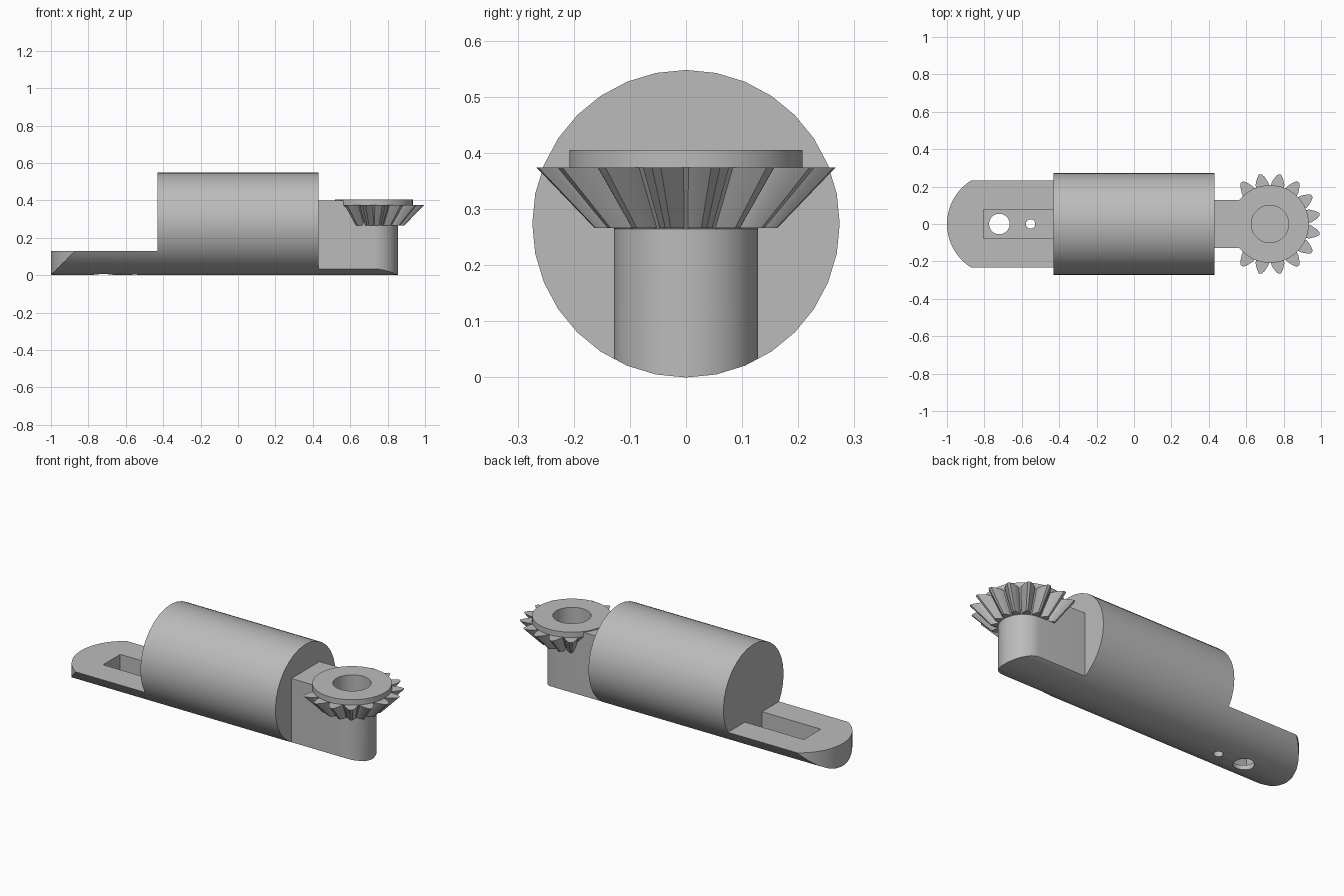
import bpy, bmesh, math

cube = bpy.data.objects.get("Cube")
if cube:
    bpy.data.objects.remove(cube, do_unlink=True)

R = 0.274        # barrel radius
GEAR_X = 0.727   # gear axis
NECK_R = 0.128

grey = bpy.data.materials.new("plain grey")
grey.use_nodes = True
grey.diffuse_color = (0.5, 0.5, 0.5, 1)
grey.node_tree.nodes["Principled BSDF"].inputs["Base Color"].default_value = (0.5, 0.5, 0.5, 1)


def loft(bm, rings, closed=False):
    """Skin matching rings of points; cap the ends unless closed."""
    loops = [[bm.verts.new(p) for p in ring] for ring in rings]
    pairs = list(zip(loops, loops[1:]))
    if closed:
        pairs.append((loops[-1], loops[0]))
    for a, b in pairs:
        for i in range(len(a)):
            j = (i + 1) % len(a)
            bm.faces.new((a[i], a[j], b[j], b[i]))
    if not closed:
        bm.faces.new(loops[0])
        bm.faces.new(loops[-1])


def finish(name, bm):
    bmesh.ops.recalc_face_normals(bm, faces=bm.faces)
    mesh = bpy.data.meshes.new(name)
    bm.to_mesh(mesh)
    bm.free()
    mesh.materials.append(grey)
    obj = bpy.data.objects.new(name, mesh)
    bpy.context.collection.objects.link(obj)
    return obj


def prism(name, plan, z0, z1):
    bm = bmesh.new()
    loft(bm, [[(x, y, z) for x, y in plan] for z in (z0, z1)])
    return finish(name, bm)


def arc(cx, r, start, end, steps):
    angles = [math.radians(start + (end - start) * i / steps) for i in range(steps + 1)]
    return [(cx + r * math.cos(a), r * math.sin(a)) for a in angles]


def circle(cx, r, n=32):
    return arc(cx, r, 0, 360, n)[:-1]


def rod(name, x0, x1):
    """Horizontal cylinder along x resting on the ground."""
    bm = bmesh.new()
    loft(bm, [[(x, y, z + R) for y, z in circle(0, R)] for x in (x0, x1)])
    return finish(name, bm)


def boolean(obj, cutter, operation):
    mod = obj.modifiers.new(operation.lower(), 'BOOLEAN')
    mod.object, mod.operation, mod.solver = cutter, operation, 'EXACT'
    cutter.hide_render = True
    cutter.hide_set(True)


def smooth(obj, angle=30):
    bpy.ops.object.select_all(action='DESELECT')
    obj.select_set(True)
    bpy.context.view_layer.objects.active = obj
    for mod in list(obj.modifiers):
        bpy.ops.object.modifier_apply(modifier=mod.name)
    bpy.ops.object.shade_smooth_by_angle(angle=math.radians(angle))


cutters = []


def cutter(obj):
    cutters.append(obj)
    return obj


# Main barrel
barrel = rod("barrel", -0.43, 0.43)
envelope = cutter(rod("envelope", -1.2, 1.2))

# Mounting tongue: round-ended plate with a rounded belly, slot and two holes
tongue = prism("mounting_tongue", arc(R - 1, R, 90, 270, 32) + [(-0.42, -R), (-0.42, R)], -0.05, 0.13)
boolean(tongue, envelope, 'INTERSECT')
slot = [(-0.805, -0.078), (-0.428, -0.078), (-0.428, 0.078), (-0.805, 0.078)]
boolean(tongue, cutter(prism("slot", slot, 0.03, 0.3)), 'DIFFERENCE')
for x, r in ((-0.72, 0.055), (-0.553, 0.025)):
    boolean(tongue, cutter(prism("screw_hole", circle(x, r), -0.1, 0.1)), 'DIFFERENCE')

# Neck carrying the gear
neck = prism("neck", arc(GEAR_X, NECK_R, -90, 90, 24) + [(0.42, NECK_R), (0.42, -NECK_R)], -0.05, 0.4)
boolean(neck, envelope, 'INTERSECT')
boolean(neck, cutter(prism("bore", circle(GEAR_X, 0.102), 0.265, 0.5)), 'DIFFERENCE')

# Gear hub: conical ring with a flat collar
bm = bmesh.new()
hub_profile = [(0.1, 0.265), (NECK_R, 0.265), (0.208, 0.374), (0.208, 0.405), (0.1, 0.405)]
loft(bm, [[(x, y, z) for x, y in circle(GEAR_X, r, 48)] for r, z in hub_profile], closed=True)
gear_hub = finish("gear_hub", bm)

# Bevel gear teeth, left out where the neck joins
bm = bmesh.new()
half_tooth = [(0.19, 0.038), (0.222, 0.034), (0.25, 0.022), (0.27, 0.008)]
tooth = half_tooth + [(r, -w) for r, w in reversed(half_tooth)]
for i in range(12):
    a = math.radians(22.5 * (i - 5.5))
    c, s = math.cos(a), math.sin(a)
    loft(bm, [[(GEAR_X + k * (r * c - w * s), k * (r * s + w * c), z) for r, w in tooth]
              for k, z in ((0.61, 0.266), (1, 0.374))])
gear_teeth = finish("gear_teeth", bm)

for part in (barrel, tongue, neck, gear_hub, gear_teeth):
    smooth(part)
for obj in cutters:
    bpy.data.objects.remove(obj, do_unlink=True)
